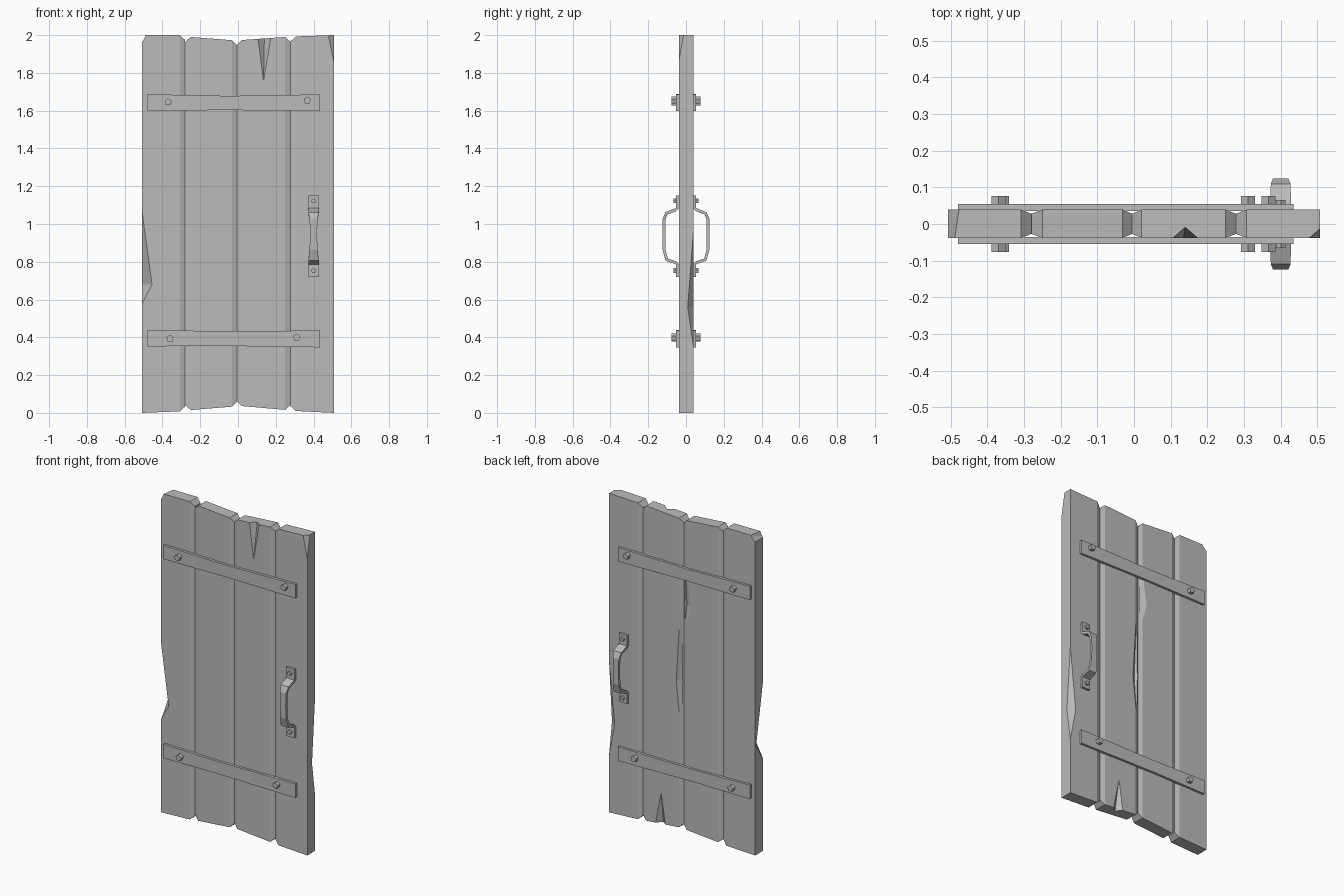
import bpy, bmesh, math
from mathutils import Vector

if "Cube" in bpy.data.objects:
    bpy.data.objects.remove(bpy.data.objects["Cube"])

wood = bpy.data.materials.new("grey")
wood.diffuse_color = (0.5, 0.5, 0.5, 1)
wood.use_nodes = True
wood.node_tree.nodes["Principled BSDF"].inputs["Base Color"].default_value = wood.diffuse_color
F, B = -0.038, 0.039          # front and back of the planks


def finish(name, bm):
    bmesh.ops.recalc_face_normals(bm, faces=bm.faces)
    me = bpy.data.meshes.new(name)
    bm.to_mesh(me)
    bm.free()
    me.materials.append(wood)
    ob = bpy.data.objects.new(name, me)
    bpy.context.collection.objects.link(ob)
    return ob


def hull(name, pts):
    bm = bmesh.new()
    for p in pts:
        bm.verts.new(p)
    res = bmesh.ops.convex_hull(bm, input=bm.verts)
    bmesh.ops.delete(bm, geom=[v for v in bm.verts if not v.link_faces], context='VERTS')
    bmesh.ops.dissolve_limit(bm, angle_limit=0.01, verts=bm.verts, edges=bm.edges)
    return finish(name, bm)


def cut(ob, pts):
    c = hull("cutter", pts)
    c.hide_render = True
    c.hide_viewport = True
    c.display_type = 'WIRE'
    m = ob.modifiers.new("cut", 'BOOLEAN')
    m.operation = 'DIFFERENCE'
    m.solver = 'EXACT'
    m.object = c


def bite(ob, x, y, dx, dy, z1, zm, z2):
    """Splinter off a long edge at (x, y); dx, dy point into the wood."""
    o = 0.03
    cut(ob, [(x, y, z1), (x, y, z2), (x + dx, y, zm), (x, y + dy, zm),
             (x - math.copysign(o, dx), y - math.copysign(o, dy), zm)])


def plank(name, left, right, bottoms, tops):
    """left/right: (side x, face x); a side equal to its face is left square."""
    pts = []
    for (xs, xf), zb, zt in ((left, bottoms[0], tops[0]), (right, bottoms[1], tops[1])):
        pts += [(xf, y, z) for y in (F, B) for z in (zb, zt)]
        if xs != xf:
            pts += [(xs, y, z) for y in (F + 0.011, B - 0.011) for z in (zb + 0.026, zt - 0.026)]
    return hull(name, pts)


# Four planks
p1 = plank("plank_left", (-0.507, -0.507), (-0.28, -0.308), (0, 0.008), (2, 2))
p2 = plank("plank_mid_left", (-0.28, -0.25), (-0.005, -0.031), (0.015, 0.033), (1.99, 1.973))
p3 = plank("plank_mid_right", (-0.005, 0.021), (0.278, 0.25), (0.036, 0.016), (1.974, 1.99))
p4 = plank("plank_right", (0.278, 0.307), (0.507, 0.507), (0.01, 0), (1.993, 2))

# Chips on the outer corners and edges
cut(p1, [(x, y, z) for y, t in ((-0.06, 0.015), (0.06, 0.033))
         for x, z in ((-0.507 + t, 2.0), (-0.507, 1.965), (-0.56, 2.03))])
bite(p1, -0.507, F, 0.052, 0.068, 0.58, 0.68, 1.06)
cut(p4, [(0.478, F, 2), (0.507, F + 0.025, 2), (0.507, F, 1.86), (0.56, -0.09, 2.05)])
bite(p4, 0.507, B, -0.04, -0.03, 0.35, 0.56, 0.96)
bite(p2, -0.02, B, -0.04, -0.02, 1.3, 1.44, 1.75)
bite(p3, 0.01, B, 0.03, -0.025, 0.65, 0.95, 1.45)


# Splits running in from the plank ends
def split(ob, x, y, depth, z_end, z_tip):
    out = y - depth * 0.5
    z = z_end + math.copysign(0.02, z_end - z_tip)
    cut(ob, [(x - 0.037, y, z), (x + 0.037, y, z), (x, y + depth, z), (x - 0.005, y, z_tip),
             (x - 0.037, out, z), (x + 0.037, out, z), (x - 0.005, out, z_tip)])


split(p3, 0.14, F, 0.032, 1.985, 1.755)
split(p3, 0.15, B, -0.032, 0.025, 0.22)


# Iron bars, bolts and handles, repeated on both faces
def bolt(name, x, z, s, y0, y1, r):
    pts = []
    for i in range(5):
        a = 2 * math.pi * i / 5 + 0.3
        pts += [(x + r * math.cos(a), s * y, z + r * math.sin(a)) for y in (y0, y1)]
    hull(name, pts)


def strip(name, rows):
    """Skin a chain of four-point rings and cap its ends."""
    bm = bmesh.new()
    rings = [[bm.verts.new(p) for p in r] for r in rows]
    for a, b in zip(rings, rings[1:]):
        for i in range(4):
            j = (i + 1) % 4
            bm.faces.new((a[i], a[j], b[j], b[i]))
    bm.faces.new(rings[0])
    bm.faces.new(rings[-1])
    finish(name, bm)


BARS = {"upper": [(-0.48, 1.6, 1.687), (-0.05, 1.603, 1.678), (0.435, 1.598, 1.686)],
        "lower": [(-0.48, 0.352, 0.44), (-0.1, 0.355, 0.432), (0.435, 0.347, 0.436)]}
BOLTS = [(-0.37, 1.645), (0.367, 1.655), (-0.36, 0.394), (0.311, 0.4)]
# handle centre line: distance from door middle, height, half width
GRIP = [(0.046, 1.15, 0.028), (0.046, 1.083, 0.028), (0.058, 1.074, 0.028),
        (0.104, 1.056, 0.027), (0.1165, 1.025, 0.021), (0.1165, 0.945, 0.018),
        (0.1165, 0.865, 0.021), (0.102, 0.811, 0.027), (0.056, 0.796, 0.028),
        (0.046, 0.787, 0.028), (0.046, 0.72, 0.028)]

for side, s in (("front", -1), ("back", 1)):
    for n, rows in BARS.items():
        strip(f"{n}_bar_{side}", [[(x, s * 0.036, a), (x, s * 0.054, a),
                                   (x, s * 0.054, b), (x, s * 0.036, b)] for x, a, b in rows])
    for i, (x, z) in enumerate(BOLTS):
        bolt(f"bar_bolt_{side}_{i}", x, z, s, 0.05, 0.077, 0.02)
    for i, z in enumerate((1.122, 0.753)):
        bolt(f"handle_bolt_{side}_{i}", 0.4, z, s, 0.05, 0.066, 0.014)
    rings = []
    for i, (d, z, w) in enumerate(GRIP):
        p, q = GRIP[max(i - 1, 0)], GRIP[min(i + 1, len(GRIP) - 1)]
        t = Vector((q[0] - p[0], q[1] - p[1])).normalized()
        n = Vector((-t.y, t.x)) * 0.008
        rings.append([(0.4 + k * w, s * (d + m * n.x), z + m * n.y)
                      for k, m in ((-1, -1), (1, -1), (1, 1), (-1, 1))])
    strip(f"handle_{side}", rings)
